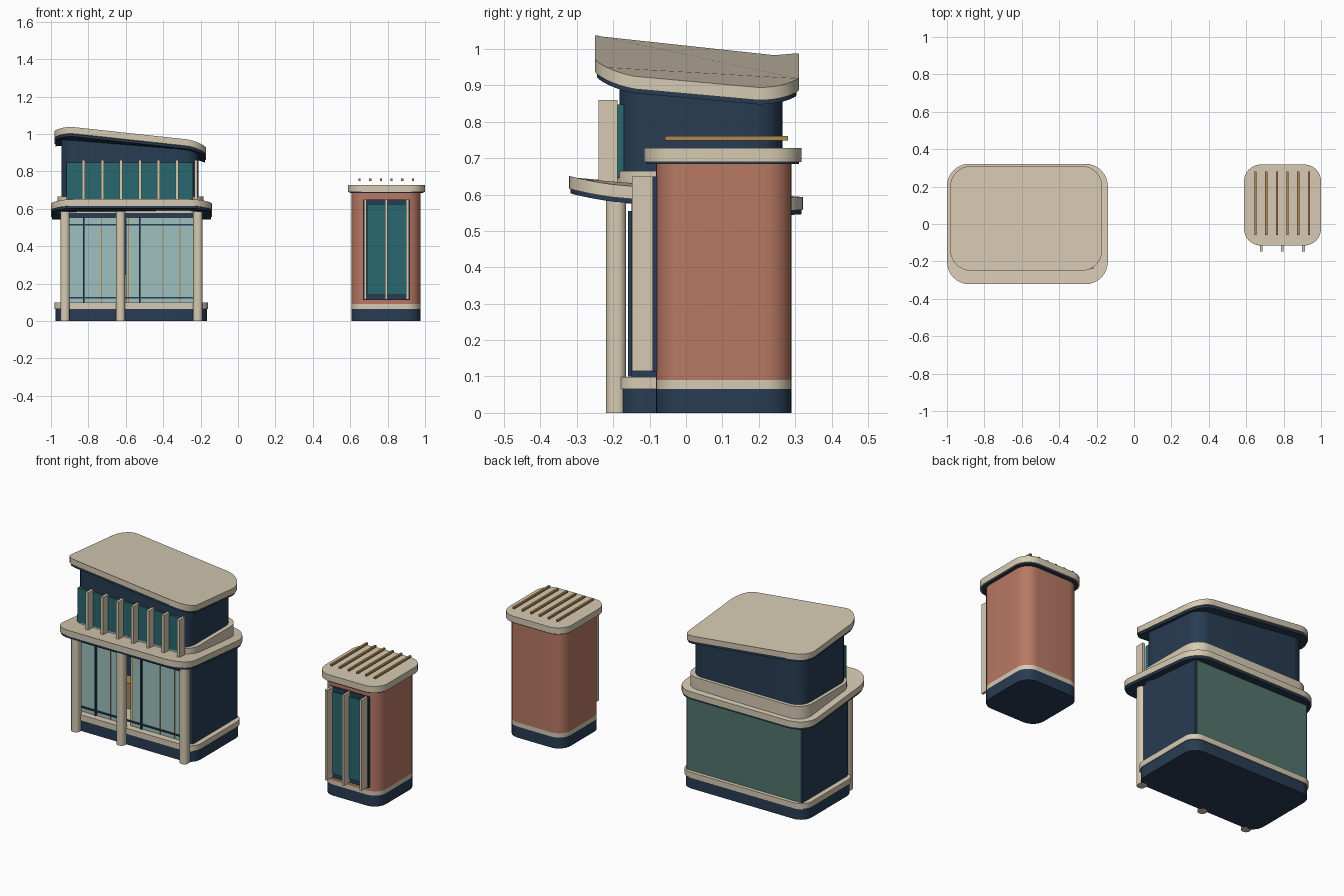
import bpy, bmesh, math

if "Cube" in bpy.data.objects:
    bpy.data.objects.remove(bpy.data.objects["Cube"])

COLORS = {
    "cream": (0.67, 0.59, 0.45), "navy": (0.021, 0.045, 0.085),
    "terracotta": (0.48, 0.19, 0.127), "green": (0.085, 0.178, 0.15),
    "teal": (0.023, 0.138, 0.162), "glass": (0.342, 0.533, 0.521),
    "tan": (0.434, 0.242, 0.08),
}
MATS = {}
for key, rgb in COLORS.items():
    MATS[key] = bpy.data.materials.new(key)
    MATS[key].diffuse_color = (*rgb, 1)


def finish(name, bm, color):
    bmesh.ops.recalc_face_normals(bm, faces=bm.faces)
    me = bpy.data.meshes.new(name)
    bm.to_mesh(me)
    bm.free()
    me.materials.append(MATS[color])
    ob = bpy.data.objects.new(name, me)
    bpy.context.collection.objects.link(ob)
    return ob


def outline(x0, x1, y0, y1, r, seg=8):
    """Rounded rectangle, counter-clockwise."""
    pts = []
    for cx, cy, a0 in ((x1 - r, y1 - r, 0), (x0 + r, y1 - r, 90),
                       (x0 + r, y0 + r, 180), (x1 - r, y0 + r, 270)):
        for i in range(seg + 1):
            a = math.radians(a0 + 90 * i / seg)
            pts.append((cx + r * math.cos(a), cy + r * math.sin(a)))
    return pts


def slab(name, color, x0, x1, y0, y1, r, bottom, top):
    """Rounded prism; bottom and top are heights or functions of (x, y)."""
    def height(h, x, y):
        return h(x, y) if callable(h) else h
    bm = bmesh.new()
    pts = outline(x0, x1, y0, y1, r)
    lo = [bm.verts.new((x, y, height(bottom, x, y))) for x, y in pts]
    hi = [bm.verts.new((x, y, height(top, x, y))) for x, y in pts]
    bm.faces.new(lo[::-1])
    bm.faces.new(hi)
    n = len(pts)
    for i in range(n):
        j = (i + 1) % n
        bm.faces.new((lo[i], lo[j], hi[j], hi[i]))
    ob = finish(name, bm, color)
    bpy.ops.object.select_all(action='DESELECT')
    ob.select_set(True)
    bpy.context.view_layer.objects.active = ob
    bpy.ops.object.shade_smooth_by_angle(angle=math.radians(30))
    return ob


def box(name, color, x0, x1, y0, y1, z0, z1):
    bm = bmesh.new()
    bmesh.ops.create_cube(bm, size=1)
    for v in bm.verts:
        v.co = ((x0 + x1) / 2 + v.co.x * (x1 - x0),
                (y0 + y1) / 2 + v.co.y * (y1 - y0),
                (z0 + z1) / 2 + v.co.z * (z1 - z0))
    return finish(name, bm, color)


def roof_plane(x, y):
    return 0.949 - 0.108 * (x + 0.575) - 0.09 * (y - 0.03)


def roof_z(x, y):
    return roof_plane(x, y) + 0.03 * ((y - 0.03) / 0.28) ** 4


def canopy_z(x, y):
    return 0.607 - 0.09 * y + 0.015 * (y / 0.32) ** 4


def below(f, d):
    return lambda x, y: f(x, y) - d


# --- Pavilion: plinth ---
slab("pavilion_plinth", "navy", -0.975, -0.165, -0.185, 0.285, 0.07, 0, 0.065)
slab("pavilion_plinth_band", "cream", -0.98, -0.16, -0.19, 0.29, 0.07, 0.065, 0.098)

# Lower storey walls
for side, x in (("left", -0.95), ("right", -0.215)):
    box(f"{side}_wall", "navy", x, x + 0.025, -0.15, 0.268, 0.09, 0.575)
box("back_wall", "navy", -0.93, -0.21, 0.24, 0.265, 0.09, 0.575)
box("back_panel", "green", -0.94, -0.2, 0.262, 0.272, 0.1, 0.565)

# Shop front
box("left_glass", "glass", -0.925, -0.645, -0.15, -0.14, 0.098, 0.55)
box("right_glass", "glass", -0.60, -0.215, -0.15, -0.14, 0.098, 0.55)
box("front_header", "navy", -0.93, -0.21, -0.15, -0.12, 0.545, 0.58)
for i, z in enumerate((0.122, 0.51)):
    box(f"glass_rail_{i}", "navy", -0.93, -0.21, -0.158, -0.148, z, z + 0.008)
for i, x in enumerate((-0.945, -0.825, -0.525, -0.215)):
    box(f"glass_mullion_{i}", "navy", x - 0.004, x + 0.004, -0.16, -0.145, 0.1, 0.555)
for i, x in enumerate((-0.73, -0.585, -0.405, -0.31)):
    box(f"thin_mullion_{i}", "tan", x - 0.002, x + 0.002, -0.153, -0.148, 0.1, 0.55)
box("counter", "tan", -0.8, -0.4, 0.02, 0.1, 0.098, 0.25)
for i, x in enumerate((-0.925, -0.628, -0.215)):
    slab(f"front_post_{i}", "cream", x - 0.025, x + 0.025, -0.22, -0.165, 0.022, 0, 0.585)

# Canopy with dark soffit
slab("canopy", "cream", -1.0, -0.14, -0.322, 0.322, 0.12, below(canopy_z, 0.035), canopy_z)
slab("canopy_soffit", "navy", -0.995, -0.145, -0.317, 0.317, 0.115,
     below(canopy_z, 0.047), below(canopy_z, 0.034))

# Upper storey
slab("upper_curb", "cream", -0.965, -0.185, -0.19, 0.285, 0.09, 0.575, 0.665)
slab("upper_body", "navy", -0.945, -0.21, -0.183, 0.265, 0.08, 0.58, below(roof_plane, 0.015))
box("upper_window", "teal", -0.917, -0.24, -0.193, -0.17, 0.645, 0.847)
for i in range(7):
    x = -0.825 + 0.1 * i
    box(f"upper_fin_{i}", "cream", x - 0.008, x + 0.008, -0.24, -0.188, 0.615, 0.86)

# Tilted roof
slab("roof", "cream", -0.982, -0.17, -0.25, 0.31, 0.11, below(roof_z, 0.035), roof_z)
slab("roof_soffit", "navy", -0.976, -0.176, -0.244, 0.304, 0.105,
     below(roof_z, 0.047), below(roof_z, 0.034))

# --- Kiosk tower ---
KX = (0.607, 0.976, -0.082, 0.29, 0.075)
slab("kiosk_plinth", "navy", *KX, 0, 0.065)
slab("kiosk_band", "cream", *KX, 0.065, 0.09)
slab("kiosk_body", "terracotta", *KX, 0.09, 0.686)
slab("kiosk_cap_soffit", "navy", 0.596, 0.992, -0.108, 0.31, 0.085, 0.684, 0.692)
slab("kiosk_cap", "cream", 0.588, 1.0, -0.115, 0.318, 0.09, 0.69, 0.728)

# Kiosk window and fins
box("kiosk_window_frame", "navy", 0.667, 0.92, -0.092, -0.07, 0.112, 0.65)
box("kiosk_window", "teal", 0.69, 0.9, -0.102, -0.08, 0.14, 0.625)
for i, x in enumerate((0.68, 0.793, 0.906)):
    box(f"kiosk_fin_{i}", "cream", x - 0.007, x + 0.007, -0.148, -0.09, 0.115, 0.65)

# Roof slats
for i in range(6):
    x = 0.65 + 0.057 * i
    box(f"roof_slat_{i}", "tan", x - 0.006, x + 0.006, -0.058, 0.28, 0.749, 0.761)

for m in bpy.data.materials:
    if m.users and not m.is_grease_pencil:
        m.use_nodes = True
        m.node_tree.nodes["Principled BSDF"].inputs["Base Color"].default_value = m.diffuse_color
